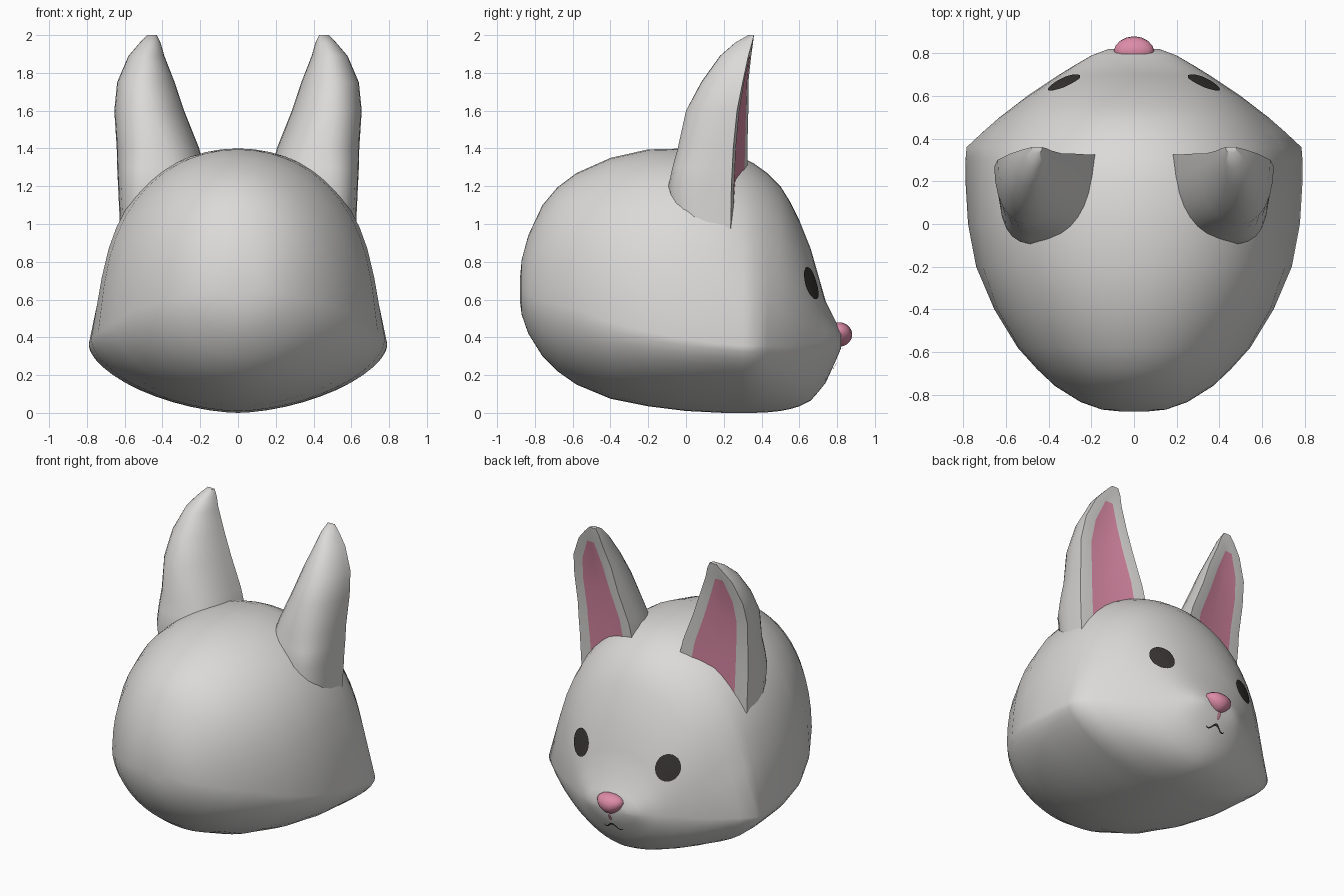
import bpy, bmesh, math
from mathutils import Vector
from mathutils.bvhtree import BVHTree

if "Cube" in bpy.data.objects:
    bpy.data.objects.remove(bpy.data.objects["Cube"])


def material(name, rgb):
    m = bpy.data.materials.new(name)
    m.diffuse_color = (*rgb, 1)
    m.use_nodes = True
    m.node_tree.nodes["Principled BSDF"].inputs["Base Color"].default_value = m.diffuse_color
    return m


GREY = material("light_grey_fur", (0.71, 0.70, 0.69))
PINK = material("pink", (0.72, 0.26, 0.39))
DARK = material("dark_brown", (0.04, 0.036, 0.034))


def make(name, bm, mats, angle=180):
    me = bpy.data.meshes.new(name)
    bm.to_mesh(me)
    ob = bpy.data.objects.new(name, me)
    bpy.context.collection.objects.link(ob)
    for m in mats:
        me.materials.append(m)
    bpy.ops.object.select_all(action='DESELECT')
    ob.select_set(True)
    bpy.context.view_layer.objects.active = ob
    bpy.ops.object.shade_smooth_by_angle(angle=math.radians(angle))
    return ob


def loft(rings, paint=None):
    """Skin a list of closed rings and cap the ends."""
    bm = bmesh.new()
    vr = [[bm.verts.new(p) for p in r] for r in rings]
    n = len(rings[0])
    for i in range(len(vr) - 1):
        for j in range(n):
            k = (j + 1) % n
            f = bm.faces.new((vr[i][j], vr[i][k], vr[i + 1][k], vr[i + 1][j]))
            if paint:
                f.material_index = paint(i, j)
    bm.faces.new(vr[0])
    bm.faces.new(vr[-1])
    bmesh.ops.recalc_face_normals(bm, faces=bm.faces)
    return bm


def lerp_table(table, y):
    for (a, *u), (b, *v) in zip(table, table[1:]):
        if y <= b:
            t = max(0, (y - a) / (b - a))
            return [p + (q - p) * t for p, q in zip(u, v)]
    return table[-1][1:]


# Head: slices along y (y, bottom, top, half width, height of widest point)
SLICES = [
    (-.88, .60, .70, .05, .65), (-.87, .52, .81, .15, .64), (-.835, .42, .94, .25, .62),
    (-.76, .30, 1.10, .37, .60), (-.68, .22, 1.195, .455, .575), (-.58, .15, 1.27, .545, .55),
    (-.4, .075, 1.35, .655, .48), (-.2, .035, 1.395, .74, .43), (0, .01, 1.4, .778, .39),
    (.2, 0, 1.385, .79, .365), (.3, 0, 1.35, .79, .355), (.36, 0, 1.32, .785, .355),
    (.43, .003, 1.27, .71, .355), (.5, .01, 1.2, .63, .355), (.55, .02, 1.12, .565, .355),
    (.6, .035, 1.02, .50, .36), (.66, .065, .87, .41, .37), (.7, .11, .73, .35, .37),
    (.74, .16, .59, .285, .37), (.79, .27, .49, .20, .38), (.82, .34, .43, .12, .38)]
# Slice style along y: squareness of the upper half, inward lean above the cheek
STYLE = [(-.9, 2.1, 0), (-.5, 2.4, .03), (-.2, 3, .1), (0, 3.6, .16), (.2, 3.8, .2),
         (.36, 3.6, .26), (.43, 3.2, .21), (.5, 2.8, .13), (.6, 2.4, .03), (.9, 2.1, 0)]


def head_ring(y, zb, zt, hw, zc, n=48):
    p, lean = lerp_table(STYLE, y)
    low = 1.95 - 0.32 * max(0, 1 - abs(y - .25) / 0.8)
    ring = []
    for i in range(n):
        a = 2 * math.pi * i / n
        c, s = math.cos(a), math.sin(a)
        if s > 0:
            t = s ** (2 / p)
            ring.append((c * hw * (1 - lean * t ** .8), y, zc + t * (zt - zc)))
        else:
            ring.append((math.copysign(abs(c) ** (2 / low) * hw, c), y,
                         zc - abs(s) ** (2 / low) * (zc - zb)))
    return ring


bm = loft([head_ring(*s) for s in SLICES])
bmesh.ops.triangulate(bm, faces=bm.faces)
tree = BVHTree.FromBMesh(bm)
make("head", bm, [GREY])

# Ears: z, outer edge x y, inner edge x y, back y, rim width fraction, back squareness
EAR = [
    (.88, .62, .235, .12, .30, -.06, .18, 3), (1.2, .635, .24, .16, .32, -.085, .18, 3),
    (1.3, .64, .245, .18, .325, -.065, .18, 2.7), (1.4, .642, .25, .205, .325, -.04, .18, 2.4),
    (1.6, .655, .27, .285, .33, .0, .2, 2.1), (1.75, .64, .30, .335, .33, .08, .24, 2),
    (1.89, .58, .33, .39, .345, .18, .36, 2), (1.96, .52, .35, .41, .355, .26, .4, 2),
    (2.0, .48, .36, .43, .36, .33, .4, 2)]


def ear_ring(sx, z, ox, oy, ix, iy, by, rim, e):
    o, i = Vector((ox, oy, z)), Vector((ix, iy, z))
    mid = (o + i) / 2
    dent = Vector((0, -.02 if z < 1.85 else 0, 0))
    ring = [o, o.lerp(i, rim), mid + dent, o.lerp(i, 1 - rim), i]
    for k in range(1, 14):
        a = math.pi * (1 - k / 14)
        c = math.copysign(abs(math.cos(a)) ** (2 / e), math.cos(a))
        ring.append(mid + (o - mid) * c * 1.0
                    + Vector((0, by - mid.y, 0)) * math.sin(a) ** (2 / e))
    return [(p.x * sx, p.y, p.z) for p in ring]


for sx, side in ((1, "right"), (-1, "left")):
    bm = loft([ear_ring(sx, *r) for r in EAR], lambda i, j: int(j in (1, 2) and i < 6))
    make(side + "_ear", bm, [GREY, PINK], 40)

# Nose: squashed ball, narrower at the bottom
bm = bmesh.new()
bmesh.ops.create_uvsphere(bm, u_segments=16, v_segments=10, radius=1)
for v in bm.verts:
    v.co = Vector((v.co.x * (.09 + .03 * v.co.z), .81 + v.co.y * .07, .415 + v.co.z * .065))
make("nose", bm, [PINK])


# Painted details laid on the head surface
def on_head(x, z):
    hit, nor, _, _ = tree.ray_cast(Vector((x, 2, z)), Vector((0, -1, 0)))
    return hit + nor * .008


def plate(name, bm, mat):
    bmesh.ops.triangulate(bm, faces=bm.faces)
    for f in bm.faces:
        f.normal_update()
        if f.normal.y < 0:
            f.normal_flip()
    make(name, bm, [mat])


def patch(name, cx, cz, rx, rz, mat, n=24, rings=6):
    bm = bmesh.new()
    prev = [bm.verts.new(on_head(cx, cz))] * n
    for r in range(1, rings + 1):
        cur = [bm.verts.new(on_head(cx + rx * r / rings * math.cos(t * math.tau / n),
                                    cz + rz * r / rings * math.sin(t * math.tau / n)))
               for t in range(n)]
        for t in range(n):
            k = (t + 1) % n
            corners = (cur[t], cur[k]) + ((prev[k], prev[t]) if r > 1 else (prev[0],))
            bm.faces.new(corners)
        prev = cur
    plate(name, bm, mat)


for sx, side in ((1, "right"), (-1, "left")):
    patch(side + "_eye", sx * .325, .685, .075, .085, DARK)
patch("lip_line", 0, .325, .011, .024, PINK, 12, 3)

# Mouth: two small arcs meeting under the nose
bm = bmesh.new()
rows = []
for k in range(-12, 13):
    x = k * .006
    z = .255 + .016 * math.cos(k * math.pi / 9)
    w = .008 * (1 - abs(k) / 18)
    rows.append([bm.verts.new(on_head(x, z + s * w)) for s in (-1, 1)])
for a, b in zip(rows, rows[1:]):
    bm.faces.new((a[0], a[1], b[1], b[0]))
plate("mouth", bm, DARK)
